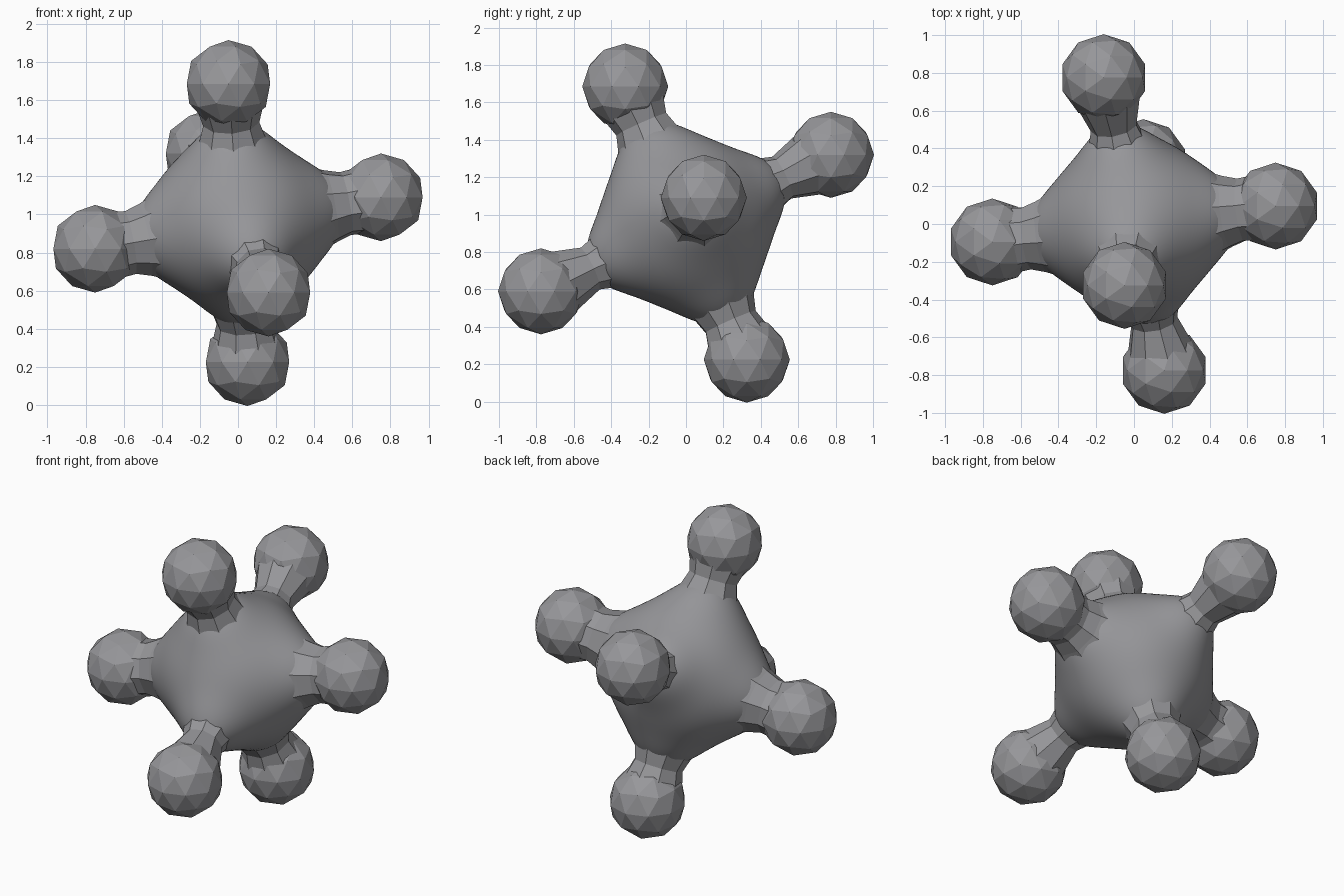
import bpy, bmesh, math
from mathutils import Vector

old = bpy.data.objects.get("Cube")
if old:
    bpy.data.objects.remove(old, do_unlink=True)

CENTRE = Vector((0, 0, 0.955))
# Opposite pairs of arms: name, offset of the knob from the centre, neck radius
PAIRS = [
    (("left", "right"), Vector((0.75, 0.095, 0.135)), 0.17),
    (("top", "bottom"), Vector((-0.05, -0.325, 0.73)), 0.15),
    (("front", "back"), Vector((0.16, -0.775, -0.365)), 0.125),
]
ARMS = []
for (first, second), offset, neck in PAIRS:
    ARMS += [(first, offset, neck), (second, -offset, neck)]

grey = bpy.data.materials.new("warm grey")
grey.use_nodes = True
colour = (0.31, 0.31, 0.325, 1)
grey.diffuse_color = colour
grey.node_tree.nodes["Principled BSDF"].inputs["Base Color"].default_value = colour


def add_object(name, bm, location, smooth):
    mesh = bpy.data.meshes.new(name)
    bmesh.ops.recalc_face_normals(bm, faces=bm.faces[:])
    for face in bm.faces:
        face.smooth = smooth
    bm.to_mesh(mesh)
    bm.free()
    mesh.materials.append(grey)
    obj = bpy.data.objects.new(name, mesh)
    obj.location = location
    bpy.context.collection.objects.link(obj)
    return obj


# Round body, drawn out towards every arm
bm = bmesh.new()
bmesh.ops.create_icosphere(bm, subdivisions=5, radius=1)
for v in bm.verts:
    d = v.co.normalized()
    radius = 0.46
    for _, offset, neck in ARMS:
        angle = d.angle(offset)
        radius += 0.12 * math.exp(-(angle / (0.28 + neck)) ** 2)
    v.co = d * radius
add_object("body", bm, CENTRE, True)

# Faceted necks and knobs
for name, offset, neck in ARMS:
    turn = offset.to_track_quat('Z', 'Y')
    length = offset.length

    # neck: narrow at the middle, widening into body and knob
    bm = bmesh.new()
    rings = []
    for t, r in ((0.42, neck + 0.06), (0.50, neck + 0.025), (0.58, neck),
                 (length - 0.13, 0.175), (length, 0.20)):
        rings.append([bm.verts.new(turn @ Vector((r * math.cos(a), r * math.sin(a), t)))
                      for a in (math.tau * i / 9 for i in range(9))])
    for low, high in zip(rings, rings[1:]):
        for i in range(9):
            j = (i + 1) % 9
            bm.faces.new((low[i], low[j], high[j], high[i]))
    bm.faces.new(rings[0][::-1])
    bm.faces.new(rings[-1])
    add_object(name + "_neck", bm, CENTRE, False)

    # knob at the end of the arm
    bm = bmesh.new()
    bmesh.ops.create_icosphere(bm, subdivisions=2, radius=0.23)
    add_object(name + "_knob", bm, CENTRE + offset, False)
